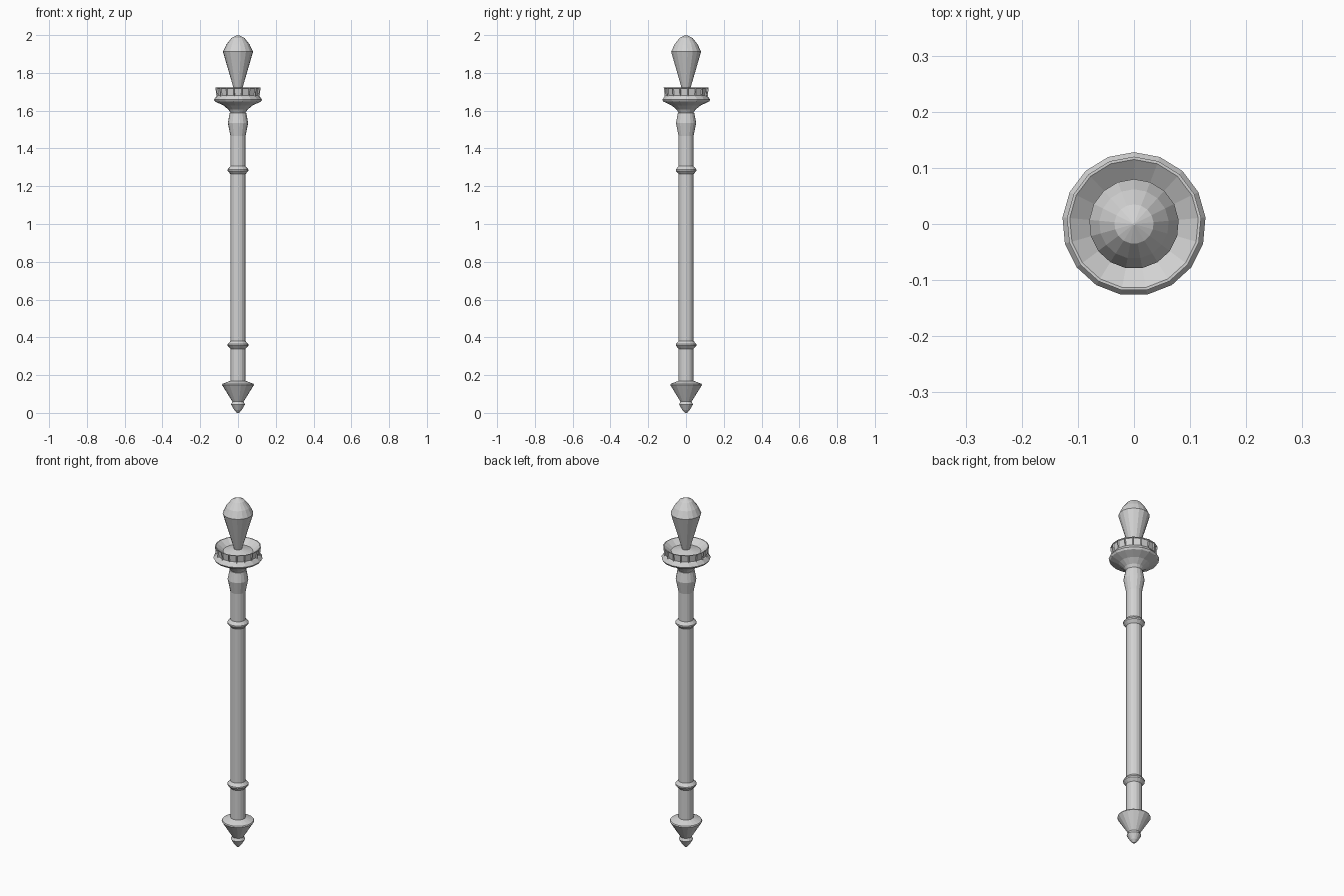
import bpy
import bmesh
import math

SIDES = 17

cube = bpy.data.objects.get("Cube")
if cube:
    bpy.data.objects.remove(cube, do_unlink=True)

grey = bpy.data.materials.new("plain_grey")
grey.use_nodes = True
grey.diffuse_color = (0.65, 0.65, 0.65, 1)
grey.node_tree.nodes["Principled BSDF"].inputs["Base Color"].default_value = grey.diffuse_color


def lathe(name, profile, panel_rows=()):
    """Spin (radius, height) points, listed from bottom to top, into a closed flat-shaded solid.
    Faces on panel_rows are sunk as individual panels."""
    bm = bmesh.new()
    rings = []
    for r, z in profile:
        ring = []
        for i in range(SIDES):
            a = math.pi / 2 + math.tau * i / SIDES
            ring.append(bm.verts.new((r * math.cos(a), r * math.sin(a), z)))
        rings.append(ring)
    panels = []
    for row, (low, high) in enumerate(zip(rings, rings[1:])):
        for i in range(SIDES):
            j = (i + 1) % SIDES
            face = bm.faces.new((low[i], low[j], high[j], high[i]))
            if row in panel_rows:
                panels.append(face)
    bm.faces.new(rings[0][::-1])
    bm.faces.new(rings[-1])
    bmesh.ops.recalc_face_normals(bm, faces=bm.faces[:])
    if panels:
        bmesh.ops.inset_individual(bm, faces=panels, thickness=0.006, depth=-0.006)
    mesh = bpy.data.meshes.new(name)
    bm.to_mesh(mesh)
    bm.free()
    mesh.materials.append(grey)
    obj = bpy.data.objects.new(name, mesh)
    bpy.context.collection.objects.link(obj)
    return obj


# Pointed foot with a small bead at the tip
lathe("foot", [(0.006, 0), (0.02, 0.015), (0.037, 0.045), (0.032, 0.055),
               (0.03, 0.06), (0.085, 0.148), (0.082, 0.154), (0.04, 0.17)])

# Long shaft
lathe("shaft", [(0.04, 0.16), (0.04, 1.48)])

# Two raised bands around the shaft
for label, height in (("lower", 0.36), ("upper", 1.285)):
    lathe(label + "_band", [(0.039, height - 0.022), (0.055, height - 0.004),
                            (0.055, height + 0.004), (0.039, height + 0.022)])

# Swollen collar below the cup
lathe("collar", [(0.04, 1.465), (0.054, 1.535), (0.044, 1.588)])

# Cup with flared underside, panelled rim and shallow bowl
lathe("cup", [(0.038, 1.585), (0.05, 1.605), (0.078, 1.628), (0.122, 1.648),
              (0.128, 1.658), (0.115, 1.676), (0.12, 1.722), (0.115, 1.722),
              (0.078, 1.695), (0.015, 1.71)], panel_rows=(5,))

# Pointed finial
lathe("finial", [(0.018, 1.70), (0.08, 1.912), (0.062, 1.95), (0.035, 1.985),
                 (0.002, 2.0)])
